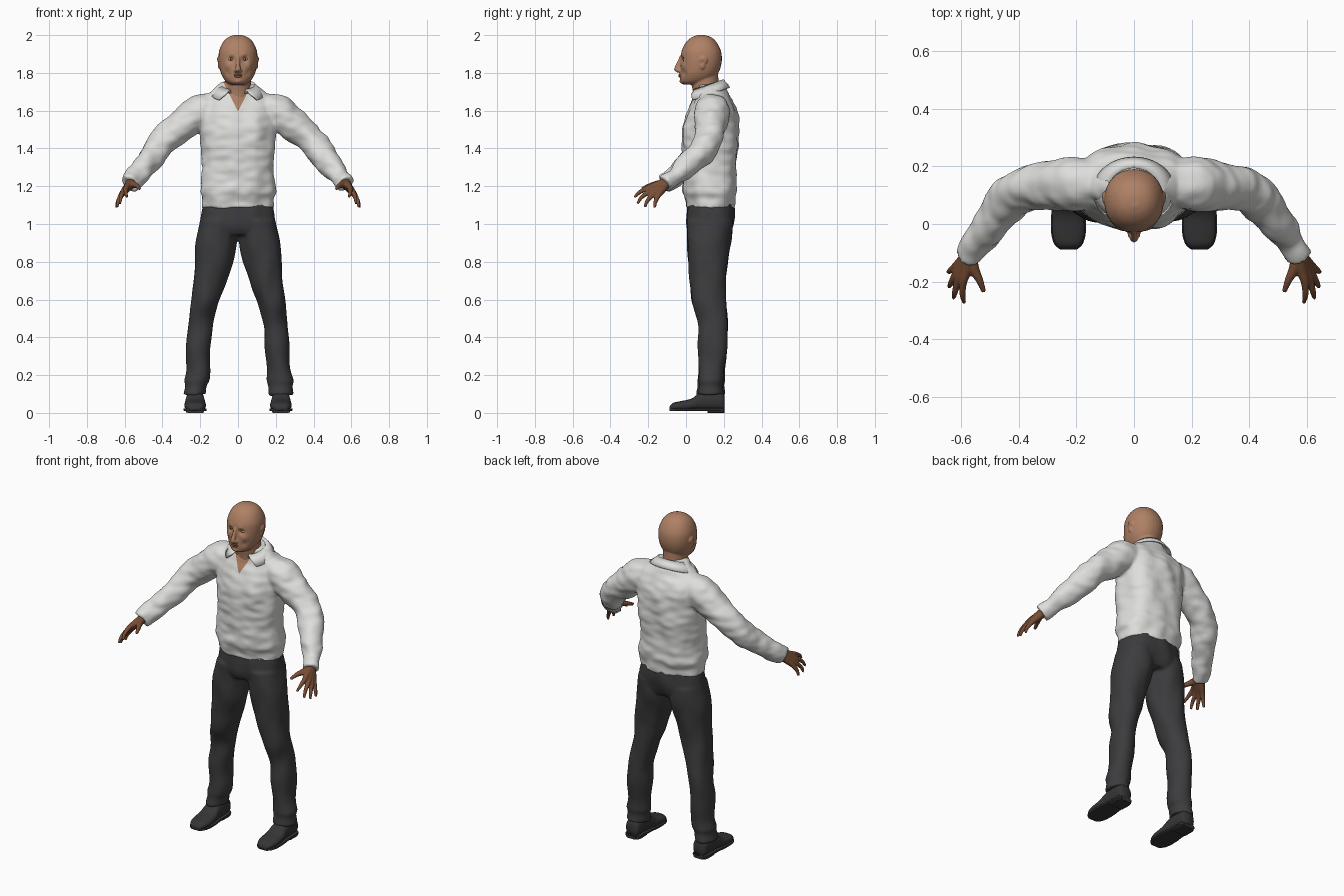
import bpy, bmesh, math
from mathutils import Vector, Matrix, noise

cube = bpy.data.objects.get("Cube")
if cube:
    bpy.data.objects.remove(cube, do_unlink=True)

X, Y, Z = Vector((1, 0, 0)), Vector((0, 1, 0)), Vector((0, 0, 1))
SIDES = (-1, 1)


def material(name, *rgb):
    m = bpy.data.materials.new(name)
    m.use_nodes = True
    m.diffuse_color = (*rgb, 1)
    m.node_tree.nodes["Principled BSDF"].inputs["Base Color"].default_value = (*rgb, 1)
    return m


skin = material("tan skin", .43, .22, .13)
hand_skin = material("brown hand skin", .19, .075, .035)
lip_skin = material("lip skin", .30, .125, .08)
cloth = material("white cloth", .73, .73, .71)
trouser_cloth = material("charcoal cloth", .045, .045, .048)
leather = material("dark leather", .036, .036, .038)
eye_white = material("eye white", .55, .5, .45)
eye_dark = material("eye dark", .03, .018, .012)


def spline(rows, steps):
    """Smooth interpolation through rows of numbers."""
    rows = [Vector(r) for r in rows]
    ext = [rows[0]] + rows + [rows[-1]]
    out = []
    for a, b, c, d in zip(ext, ext[1:], ext[2:], ext[3:]):
        for i in range(steps):
            t = i / steps
            out.append(.5 * (2 * b + (c - a) * t + (2 * a - 5 * b + 4 * c - d) * t * t
                             + (3 * b - a - 3 * c + d) * t ** 3))
    return out + [rows[-1]]


def loft(bm, rows, u=None, v=None, n=32, p=2.0, steps=4):
    """Rows are x, y, z, half width, half depth; without u and v it follows the path."""
    rows = spline(rows, steps)
    pts = [Vector(r[:3]) for r in rows]
    rings = []
    for i, r in enumerate(rows):
        uu, vv = u, v
        if u is None:
            t = pts[min(i + 1, len(pts) - 1)] - pts[max(i - 1, 0)]
            uu = t.cross(Z).normalized()
            vv = uu.cross(t).normalized()
        ring = []
        for k in range(n):
            c, s = math.cos(math.tau * k / n), math.sin(math.tau * k / n)
            c = math.copysign(abs(c) ** (2 / p), c) * max(r[3], .001)
            s = math.copysign(abs(s) ** (2 / p), s) * max(r[4], .001)
            ring.append(bm.verts.new(pts[i] + uu * c + vv * s))
        rings.append(ring)
    for a, b in zip(rings, rings[1:]):
        for k in range(n):
            bm.faces.new((a[k], a[(k + 1) % n], b[(k + 1) % n], b[k]))
    bm.faces.new(rings[0])
    bm.faces.new(rings[-1])


def tube(bm, rows, **kw):
    loft(bm, [(*r, r[-1]) for r in rows], **kw)


def ball(bm, centre, size):
    bmesh.ops.create_uvsphere(bm, u_segments=20, v_segments=12, radius=1,
                              matrix=Matrix.Translation(centre) @ Matrix.Diagonal((*size, 1)))


def finish(name, bm, mat, smooth=True):
    bmesh.ops.recalc_face_normals(bm, faces=bm.faces)
    me = bpy.data.meshes.new(name)
    bm.to_mesh(me)
    bm.free()
    me.materials.append(mat)
    me.polygons.foreach_set("use_smooth", [smooth] * len(me.polygons))
    ob = bpy.data.objects.new(name, me)
    bpy.context.collection.objects.link(ob)
    return ob


def fuse(name, bm, mat, voxel, relax):
    """Merge overlapping volumes into one smooth skin."""
    ob = finish(name, bm, mat)
    r = ob.modifiers.new("merge", "REMESH")
    r.mode, r.voxel_size, r.use_smooth_shade = "VOXEL", voxel, True
    s = ob.modifiers.new("relax", "SMOOTH")
    s.factor, s.iterations = .5, relax
    dg = bpy.context.evaluated_depsgraph_get()
    me = bpy.data.meshes.new_from_object(ob.evaluated_get(dg))
    ob.modifiers.clear()
    ob.data = me
    me.materials.clear()
    me.materials.append(mat)
    return ob


def wrinkle(ob, amount, scale):
    normals = [v.normal.copy() for v in ob.data.vertices]
    for v, nrm in zip(ob.data.vertices, normals):
        v.co += nrm * amount * noise.noise(Vector(a * b for a, b in zip(v.co, scale)))


# Shirt: torso and sleeves
bm = bmesh.new()
torso = [(1.085, .128, .19, .128), (1.13, .128, .19, .13), (1.17, .125, .203, .14),
         (1.22, .124, .195, .138), (1.3, .12, .187, .14), (1.4, .126, .192, .147),
         (1.5, .13, .202, .148), (1.58, .14, .21, .138), (1.64, .145, .195, .115),
         (1.69, .138, .15, .088), (1.72, .13, .115, .078), (1.745, .125, .088, .072)]
loft(bm, [(0, y, z, a, b) for z, y, a, b in torso], X, Y, n=48, p=2.3)
for s in SIDES:
    arm = [(.12, .14, 1.605, .085), (.2, .14, 1.59, .095), (.29, .135, 1.53, .084),
           (.38, .118, 1.45, .075), (.44, .08, 1.38, .073), (.5, 0, 1.305, .062),
           (.54, -.06, 1.25, .053), (.572, -.112, 1.212, .048)]
    tube(bm, [(s * x, y, z, r) for x, y, z, r in arm])
shirt = fuse("shirt", bm, cloth, .009, 3)
wrinkle(shirt, .014, (10, 10, 5))
wrinkle(shirt, .006, (14, 14, 26))

# Open neckline: cut a V into the chest and colour it as skin
bm = bmesh.new()
bm.from_mesh(shirt.data)
tip, slope = 1.595, .5
for s in SIDES:
    bmesh.ops.bisect_plane(bm, geom=bm.verts[:] + bm.edges[:] + bm.faces[:],
                           plane_co=(0, 0, tip), plane_no=(s, 0, -slope))
for f in bm.faces:
    c = f.calc_center_median()
    if c.y < .1 and abs(c.x) < slope * (c.z - tip):
        f.material_index = 1
bm.to_mesh(shirt.data)
bm.free()
shirt.data.materials.append(skin)

# Collar: folded strip, open at the front
bm = bmesh.new()
strips = []
for rx, ry, z, drop, sweep in ((.084, .076, 1.72, .03, 155), (.093, .084, 1.762, .055, 153),
                               (.118, .102, 1.74, .06, 146), (.14, .115, 1.722, .078, 134)):
    strip = []
    for i in range(41):
        a = math.radians(sweep) * (i / 20 - 1)
        w = (1 - math.cos(a)) / 2
        strip.append(bm.verts.new((rx * math.sin(a), .115 + ry * math.cos(a), z - drop * w)))
    strips.append(strip)
for a, b in zip(strips, strips[1:]):
    for i in range(40):
        bm.faces.new((a[i], a[i + 1], b[i + 1], b[i]))
collar = finish("collar", bm, cloth)
m = collar.modifiers.new("thickness", "SOLIDIFY")
m.thickness, m.offset = .008, 0

# Trousers: seat and legs
bm = bmesh.new()
loft(bm, [(0, .13, 1.11, .18, .122), (0, .13, 1.04, .195, .127),
          (0, .124, .98, .2, .12), (0, .122, .94, .17, .1)], X, Y, n=48, p=2.3)
for s in SIDES:
    leg = [(.1, .125, 1.02, .1, .12), (.112, .122, .92, .108, .118), (.128, .117, .8, .1, .105),
           (.155, .117, .68, .085, .097), (.178, .124, .58, .074, .09),
           (.198, .142, .47, .066, .078), (.21, .143, .35, .066, .076),
           (.214, .136, .23, .064, .068), (.222, .134, .17, .068, .07),
           (.224, .132, .145, .06, .066), (.23, .132, .095, .064, .074)]
    loft(bm, [(s * r[0], *r[1:]) for r in leg], X, Y)
trousers = fuse("trousers", bm, trouser_cloth, .009, 3)
wrinkle(trousers, .01, (12, 12, 7))

# Shoes: upper, sole and heel
for s, side in zip(SIDES, ("right", "left")):
    cx = s * .227
    upper = [(-.088, .025, .032, .044), (-.07, .045, .052, .0), (-.03, .056, .062, 0),
             (.03, .056, .076, 0), (.08, .05, .11, 0), (.15, .047, .12, 0),
             (.19, .043, .11, 0), (.204, .032, .09, 0)]
    bm = bmesh.new()
    loft(bm, [(cx, y, .012 + h / 2 - .006, a, h / 2 - .006) for y, a, h, _ in upper], X, Z, p=2.4)
    finish(side + "_shoe", bm, leather)
    bm = bmesh.new()
    loft(bm, [(cx, y, .017, a + .004, .008) for y, a, _, _ in upper], X, Z, p=6)
    loft(bm, [(cx, y, .009, a, .009) for y, a in ((.115, .046), (.16, .048), (.19, .044), (.205, .03))],
         X, Z, p=6)
    sole = finish(side + "_sole", bm, leather, False)

# Hands: fingers run from the wrist so that they merge into a palm
fingers = [((.592, -.2, 1.192), (.594, -.245, 1.168), (.588, -.272, 1.142)),
           ((.608, -.19, 1.172), (.62, -.235, 1.142), (.625, -.256, 1.108)),
           ((.616, -.172, 1.158), (.634, -.205, 1.122), (.64, -.217, 1.09)),
           ((.617, -.146, 1.152), (.637, -.162, 1.117), (.643, -.166, 1.086))]
for s, side in zip(SIDES, ("right", "left")):
    bm = bmesh.new()
    for knuckle, joint, end in fingers:
        wrist = Vector((.562, -.1, 1.222)).lerp(Vector(knuckle), .12)
        rows = [(*wrist, .027), (*wrist.lerp(Vector(knuckle), .55), .02), (*knuckle, .0145),
                (*joint, .0105), (*end, .007)]
        tube(bm, [(s * r[0], *r[1:]) for r in rows], n=16)
    thumb = [(.565, -.115, 1.217, .022), (.555, -.155, 1.21, .019),
             (.535, -.195, 1.202, .013), (.52, -.235, 1.186, .008)]
    tube(bm, [(s * r[0], *r[1:]) for r in thumb], n=16)
    fuse(side + "_hand", bm, hand_skin, .0045, 2)

# Head: skull, neck, nose and ears; rows are height, front, back, half width
bm = bmesh.new()
skull = [(2.0, .06, .1, .02), (1.988, .03, .135, .053), (1.962, 0, .162, .08), (1.92, -.022, .184, .099),
         (1.88, -.028, .19, .103), (1.84, -.029, .186, .1), (1.8, -.031, .172, .091),
         (1.77, -.03, .15, .076), (1.75, -.026, .12, .058), (1.738, -.012, .1, .038)]
loft(bm, [(0, (f + b) / 2, z, a, (b - f) / 2) for z, f, b, a in skull], X, Y, p=2.15)
loft(bm, [(0, .12, 1.6, .075, .075), (0, .108, 1.69, .07, .07), (0, .1, 1.75, .068, .072),
          (0, .1, 1.82, .07, .07)], X, Y)
loft(bm, [(0, -.022, 1.89, .009, .01), (0, -.034, 1.86, .01, .012), (0, -.045, 1.83, .013, .015),
          (0, -.046, 1.814, .015, .017), (0, -.034, 1.802, .01, .01)], X, Y, n=16)
for s in SIDES:
    ball(bm, (s * .013, -.036, 1.812), (.01, .012, .009))
    ball(bm, (s * .101, .092, 1.868), (.011, .022, .022))
    ball(bm, (s * .097, .086, 1.842), (.01, .015, .024))
head = fuse("head", bm, skin, .0045, 2)

# Shape the face: sockets, brow, cheeks, mouth, chin and ear hollows
pushes = [((.037, -.025, 1.872), .015, (0, .015, 0)), ((.034, -.028, 1.896), .014, (0, -.005, 0)),
          ((.055, -.01, 1.838), .02, (.002, -.005, 0)), ((.05, -.01, 1.8), .018, (-.004, .004, 0)),
          ((0, -.034, 1.785), .02, (0, -.004, 0)), ((0, -.03, 1.768), .009, (0, .004, 0)),
          ((0, -.03, 1.75), .018, (0, -.007, 0)), ((.112, .09, 1.858), .011, (-.006, 0, 0))]
for v in head.data.vertices:
    move = Vector()
    for c, r, d in pushes:
        for s in (SIDES if c[0] else (1,)):
            dist = (v.co - Vector((s * c[0], c[1], c[2]))).length / r
            move += Vector((s * d[0], d[1], d[2])) * math.exp(-dist * dist)
    v.co += move

# Eyes and lips
for s, side in zip(SIDES, ("right", "left")):
    bm = bmesh.new()
    ball(bm, (s * .038, -.003, 1.872), (.015, .0145, .0085))
    finish(side + "_eye", bm, eye_white)
    bm = bmesh.new()
    ball(bm, (s * .038, -.0125, 1.872), (.006, .0062, .006))
    finish(side + "_iris", bm, eye_dark)
bm = bmesh.new()
for z, r in ((1.7895, .004), (1.782, .005)):
    tube(bm, [(-.026, -.024, 1.786, .001), (-.013, -.033, z, r), (0, -.036, z, r),
              (.013, -.033, z, r), (.026, -.024, 1.786, .001)], n=12)
finish("lips", bm, lip_skin)
